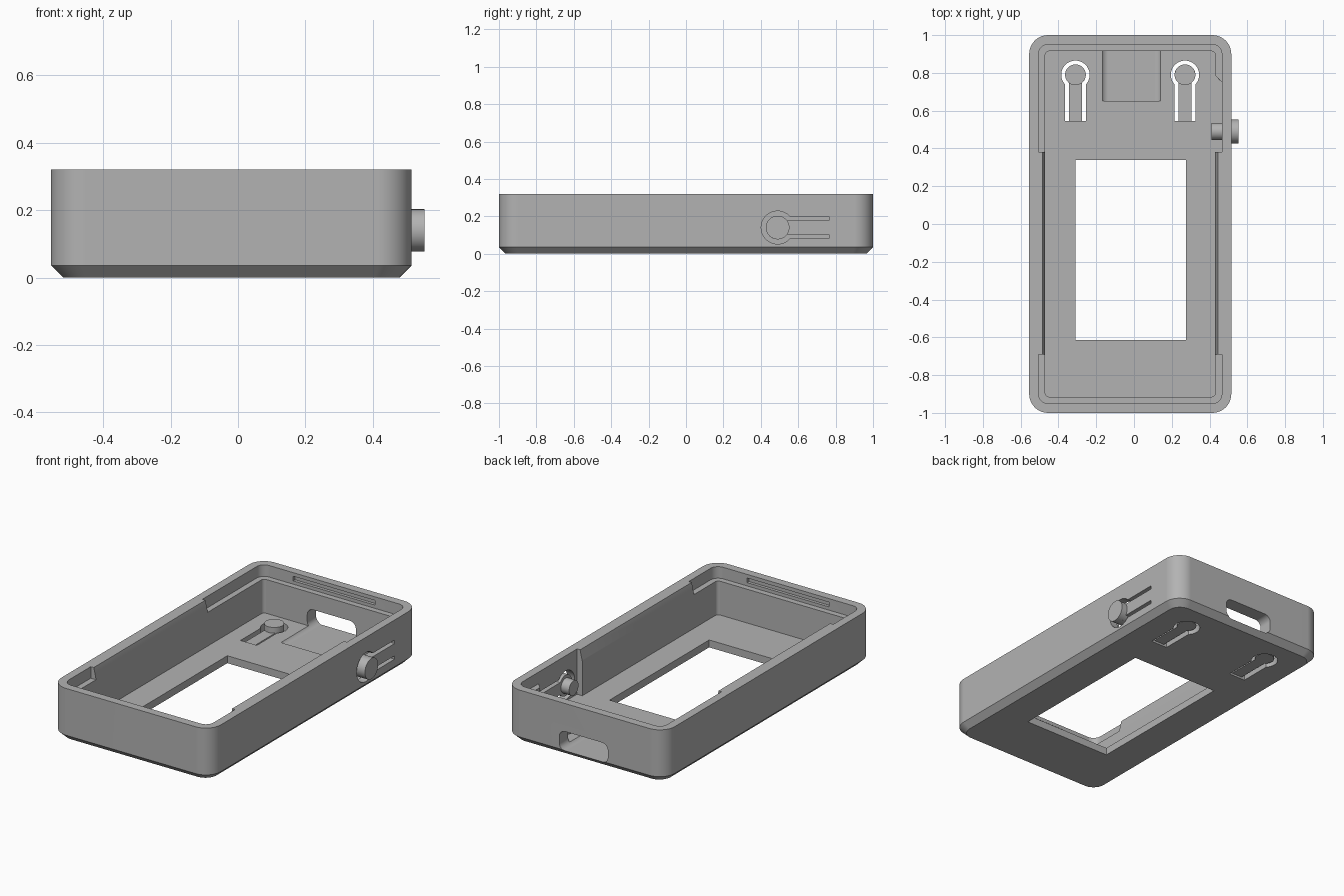
import bpy, bmesh
from math import pi, sin, cos, asin, radians

if "Cube" in bpy.data.objects:
    bpy.data.objects.remove(bpy.data.objects["Cube"], do_unlink=True)

CX = -0.02        # centre of the case in x
FLOOR = 0.045     # top of the case floor
LEDGE = 0.25      # height of the lid rebate
TOP = 0.32

grey = bpy.data.materials.new("plain_grey")
grey.use_nodes = True
grey.diffuse_color = (0.45, 0.45, 0.45, 1)
grey.node_tree.nodes["Principled BSDF"].inputs["Base Color"].default_value = (0.45, 0.45, 0.45, 1)


def loft(name, rings):
    """Solid through closed rings of 3D points."""
    bm = bmesh.new()
    loops = [[bm.verts.new(p) for p in ring] for ring in rings]
    n = len(loops[0])
    for a, b in zip(loops, loops[1:]):
        for i in range(n):
            j = (i + 1) % n
            bm.faces.new((a[i], a[j], b[j], b[i]))
    bm.faces.new(loops[0][::-1])
    bm.faces.new(loops[-1])
    bmesh.ops.recalc_face_normals(bm, faces=bm.faces)
    mesh = bpy.data.meshes.new(name)
    bm.to_mesh(mesh)
    bm.free()
    mesh.materials.append(grey)
    obj = bpy.data.objects.new(name, mesh)
    bpy.context.collection.objects.link(obj)
    return obj


def arc(x, y, r, a0, a1, n):
    return [(x + r * cos(a0 + (a1 - a0) * i / n), y + r * sin(a0 + (a1 - a0) * i / n))
            for i in range(n + 1)]


def rounded(hx, hy, r, notch=0):
    """Rounded rectangle outline, optionally stepped inward along the long sides."""
    step = [(hx, -0.69), (hx - notch, -0.69), (hx - notch, 0.38), (hx, 0.38)]
    pts = step if notch else []
    pts = pts + arc(hx - r, hy - r, r, 0, pi / 2, 10) + arc(r - hx, hy - r, r, pi / 2, pi, 10)
    pts += [(-x, y) for x, y in reversed(step)] if notch else []
    return pts + arc(r - hx, r - hy, r, pi, 1.5 * pi, 10) + arc(hx - r, r - hy, r, 1.5 * pi, 2 * pi, 10)


def keyhole(r, w, length):
    """Disc with a straight tail running toward -y."""
    a = asin(w / r)
    return arc(0, 0, r, a - pi / 2, 1.5 * pi - a, 40) + [(-w, -length), (w, -length)]


def flat(pts, z, x=CX, y=0):
    return [(x + u, y + v, z) for u, v in pts]


def side(pts, x):
    return [(x, 0.49 - v, 0.14 + u) for u, v in pts]


def box(name, x0, x1, y0, y1, z0, z1):
    pts = [(x0, y0), (x1, y0), (x1, y1), (x0, y1)]
    return loft(name, [flat(pts, z, 0) for z in (z0, z1)])


def cut(target, cutter):
    mod = target.modifiers.new("cut", 'BOOLEAN')
    mod.operation, mod.solver, mod.object = 'DIFFERENCE', 'EXACT', cutter
    bpy.context.view_layer.update()
    mesh = bpy.data.meshes.new_from_object(target.evaluated_get(bpy.context.evaluated_depsgraph_get()))
    target.modifiers.clear()
    target.data = mesh
    bpy.data.objects.remove(cutter, do_unlink=True)


# Outer shell with chamfered bottom edge
case = loft("case", [flat(rounded(0.499, 0.964, 0.075), 0),
                     flat(rounded(0.535, 1.0, 0.1), 0.036),
                     flat(rounded(0.535, 1.0, 0.1), TOP)])

# Main cavity, stepped lid rebate and flared middle of the side walls
inner = rounded(0.45, 0.915, 0.02)
cut(case, loft("cavity", [flat(inner, FLOOR), flat(inner, TOP + 0.1)]))
lip = rounded(0.485, 0.95, 0.05, 0.037)
cut(case, loft("rebate", [flat(lip, LEDGE), flat(lip, TOP + 0.1)]))
flare = []
for z, hx in ((LEDGE, 0.449), (TOP + 0.01, 0.467)):
    flare.append(flat([(-hx, -0.69), (hx, -0.69), (hx, 0.38), (-hx, 0.38)], z))
cut(case, loft("flare", flare))

# Snap grooves under the rim at both ends
for s in (-1, 1):
    y0, y1 = sorted((s * 0.94, s * 0.968))
    cut(case, box("groove", CX - 0.275, CX + 0.275, y0, y1, 0.27, 0.298))

# Screen window
cut(case, box("window", -0.31, 0.275, -0.615, 0.34, -0.1, 0.15))

# Rear port with its trough in the floor
port = rounded(0.163, 0.06, 0.04)
cut(case, loft("port", [[(u - 0.013, y, 0.09 + v) for u, v in port] for y in (0.65, 1.1)]))

# Thinned wall pocket behind the side button
pocket = [(0.40, 0.38), (0.465, 0.38), (0.465, 0.75), (0.43, 0.785), (0.40, 0.785)]
cut(case, loft("pocket", [flat(pocket, z, 0) for z in (FLOOR, LEDGE + 0.01)]))

# Flexible floor buttons
parts = [case]
for label, x in (("right", -0.31), ("left", 0.27)):
    hole, tab = keyhole(0.075, 0.055, 0.245), keyhole(0.055, 0.035, 0.245)
    cut(case, loft("slot", [flat(hole, z, x, 0.79) for z in (-0.1, 0.15)]))
    parts.append(loft(label + "_floor_tab", [flat(tab, z, x, 0.79) for z in (0.012, 0.035)]))
    disc = arc(0, 0, 0.055, 0, 2 * pi, 40)[:-1]
    parts.append(loft(label + "_floor_button", [flat(disc, z, x, 0.79) for z in (0.012, 0.07)]))

# Flexible side button
hole, tab = keyhole(0.088, 0.058, 0.275), keyhole(0.063, 0.037, 0.275)
cut(case, loft("side_slot", [side(hole, x) for x in (0.44, 0.6)]))
parts.append(loft("side_tab", [side(tab, x) for x in (0.465, 0.515)]))
for name, r, x0, x1 in (("side_button", 0.063, 0.465, 0.553), ("side_plunger", 0.045, 0.41, 0.47)):
    disc = arc(0, 0, r, 0, 2 * pi, 40)[:-1]
    parts.append(loft(name, [side(disc, x) for x in (x0, x1)]))

# Smooth curved walls, keep edges crisp
for obj in parts:
    bpy.ops.object.select_all(action='DESELECT')
    obj.select_set(True)
    bpy.context.view_layer.objects.active = obj
    bpy.ops.object.shade_smooth_by_angle(angle=radians(25))
    mod = obj.modifiers.new("normals", 'WEIGHTED_NORMAL')
    mod.keep_sharp = True
